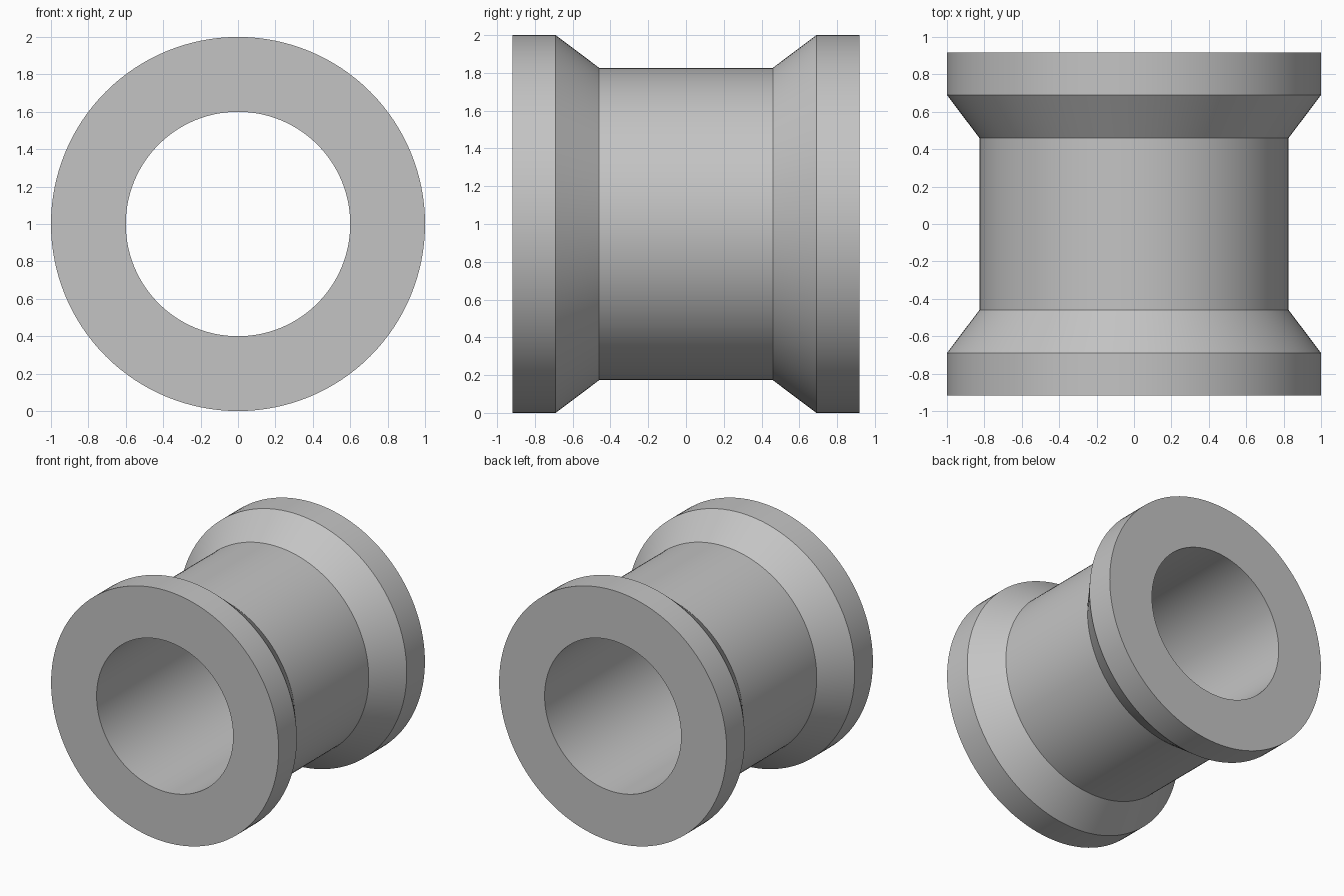
import bpy
import bmesh
from math import cos, sin, tau, radians

cube = bpy.data.objects.get("Cube")
if cube:
    bpy.data.objects.remove(cube, do_unlink=True)

SEGMENTS = 128
BORE, WAIST, RIM = 0.6, 0.827, 1.0
WAIST_Y, RIM_Y, END_Y = 0.46, 0.69, 0.918

grey = bpy.data.materials.new("plain_grey")
grey.use_nodes = True
colour = (0.55, 0.55, 0.55, 1)
grey.diffuse_color = colour
grey.node_tree.nodes["Principled BSDF"].inputs["Base Color"].default_value = colour

# Closed half section (radius, y), mirrored front to back
back = [(WAIST, WAIST_Y), (RIM, RIM_Y), (RIM, END_Y), (BORE, END_Y)]
section = back + [(r, -y) for r, y in reversed(back)]

# Revolve the section around the y axis
bm = bmesh.new()
rings = []
for r, y in section:
    angles = [tau * i / SEGMENTS for i in range(SEGMENTS)]
    rings.append([bm.verts.new((r * cos(a), y, 1 + r * sin(a))) for a in angles])
for k, ring in enumerate(rings):
    following = rings[(k + 1) % len(rings)]
    for i in range(SEGMENTS):
        j = (i + 1) % SEGMENTS
        bm.faces.new((ring[i], ring[j], following[j], following[i]))
bmesh.ops.recalc_face_normals(bm, faces=bm.faces)

mesh = bpy.data.meshes.new("flanged_bushing")
bm.to_mesh(mesh)
bm.free()
mesh.materials.append(grey)
bushing = bpy.data.objects.new("flanged_bushing", mesh)
bpy.context.collection.objects.link(bushing)

# Smooth round walls with crisp rim edges
bpy.ops.object.select_all(action="DESELECT")
bushing.select_set(True)
bpy.context.view_layer.objects.active = bushing
bpy.ops.object.shade_smooth_by_angle(angle=radians(25))
